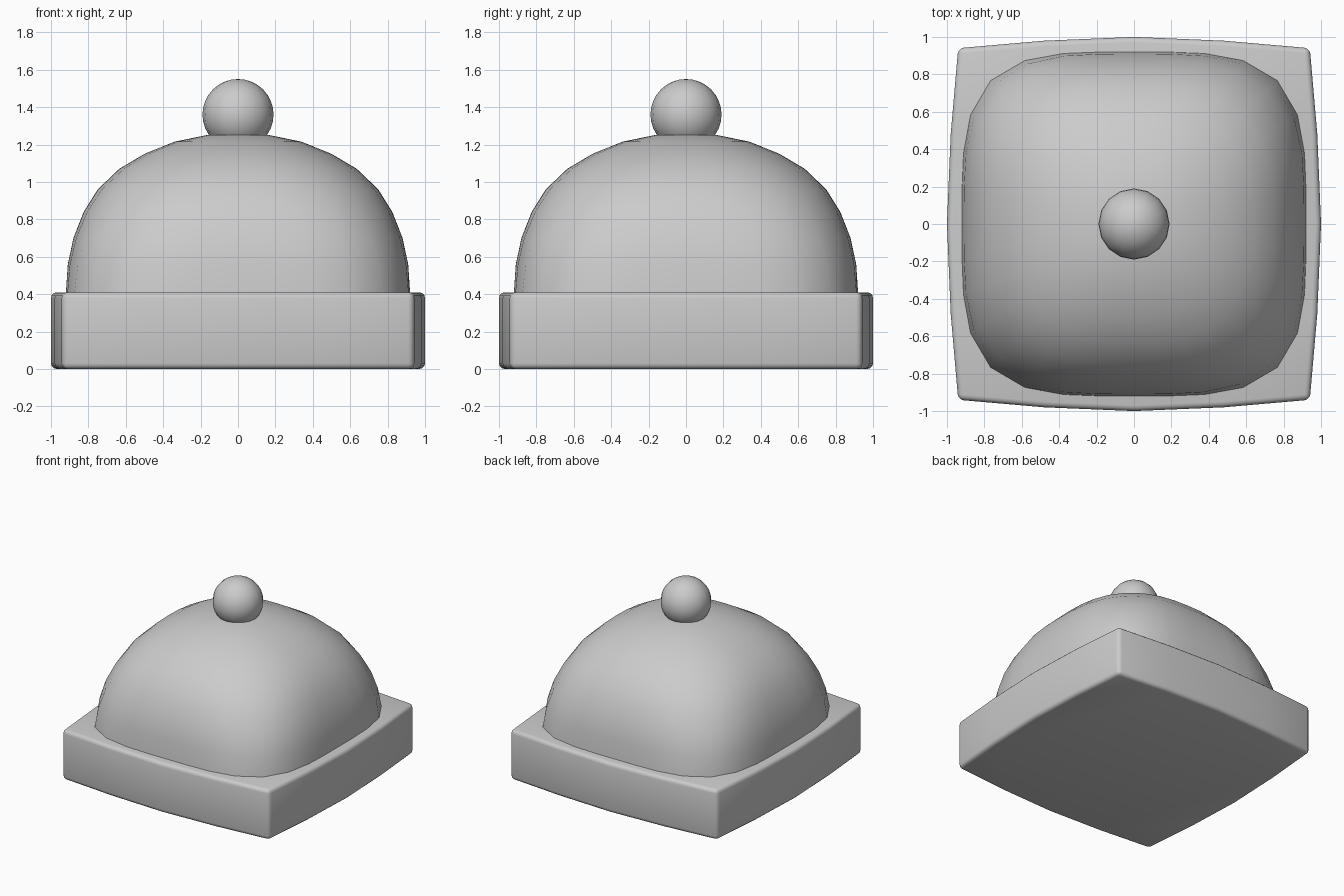
import bpy
import bmesh
import math

cube = bpy.data.objects.get("Cube")
if cube:
    bpy.data.objects.remove(cube, do_unlink=True)

grey = bpy.data.materials.new("plain grey")
grey.use_nodes = True
grey.diffuse_color = (0.6, 0.6, 0.6, 1)
grey.node_tree.nodes["Principled BSDF"].inputs["Base Color"].default_value = (0.6, 0.6, 0.6, 1)


def finish(name, bm, angle):
    """Turn a bmesh into a smooth shaded object."""
    bmesh.ops.recalc_face_normals(bm, faces=bm.faces)
    mesh = bpy.data.meshes.new(name)
    bm.to_mesh(mesh)
    bm.free()
    mesh.materials.append(grey)
    obj = bpy.data.objects.new(name, mesh)
    bpy.context.collection.objects.link(obj)
    bpy.ops.object.select_all(action="DESELECT")
    obj.select_set(True)
    bpy.context.view_layer.objects.active = obj
    bpy.ops.object.shade_smooth_by_angle(angle=math.radians(angle))
    return obj


# Base slab: a square whose sides bow outward, with softened edges
base_height = 0.41
side = [(-0.94, 0.94), (-0.48, 0.98), (0, 1.0), (0.48, 0.98)]
bm = bmesh.new()
outline = []
for quarter in range(4):
    c, s = round(math.cos(quarter * math.pi / 2)), round(math.sin(quarter * math.pi / 2))
    outline += [bm.verts.new((x * c + y * s, y * c - x * s, 0)) for x, y in side]
floor = bm.faces.new(outline)
top = bmesh.ops.extrude_face_region(bm, geom=[floor], use_keep_orig=True)["geom"]
bmesh.ops.translate(bm, verts=[v for v in top if isinstance(v, bmesh.types.BMVert)],
                    vec=(0, 0, base_height))
bmesh.ops.recalc_face_normals(bm, faces=bm.faces)
edges = [e for e in bm.edges if e.calc_face_angle(0) > math.radians(30)]
bmesh.ops.bevel(bm, geom=edges, offset=0.03, segments=3, profile=0.5, affect="EDGES")
finish("base_slab", bm, 40)

# Dome: rounded square sections that grow rounder towards the crown
apex = 1.26
segments = 32
profile = [(0.925, 0.36), (0.92, 0.41), (0.91, 0.56), (0.88, 0.70), (0.825, 0.84),
           (0.75, 0.96), (0.635, 1.07), (0.5, 1.15), (0.34, 1.215), (0.17, 1.25)]
bm = bmesh.new()
rings = []
for radius, z in profile:
    rise = max(0, (z - base_height) / (apex - base_height))
    power = 3.8 - 1.6 * rise
    ring = []
    for i in range(segments):
        a = 2 * math.pi * i / segments
        c, s = math.cos(a), math.sin(a)
        r = radius / (abs(c) ** power + abs(s) ** power) ** (1 / power)
        ring.append(bm.verts.new((r * c, r * s, z)))
    rings.append(ring)
crown = bm.verts.new((0, 0, apex))
for i in range(segments):
    j = (i + 1) % segments
    for low, high in zip(rings, rings[1:]):
        bm.faces.new((low[i], low[j], high[j], high[i]))
    bm.faces.new((rings[-1][i], rings[-1][j], crown))
finish("dome", bm, 60)

# Round knob on the crown
bm = bmesh.new()
bmesh.ops.create_uvsphere(bm, u_segments=16, v_segments=16, radius=0.19)
knob = finish("knob", bm, 60)
knob.location.z = 1.36
